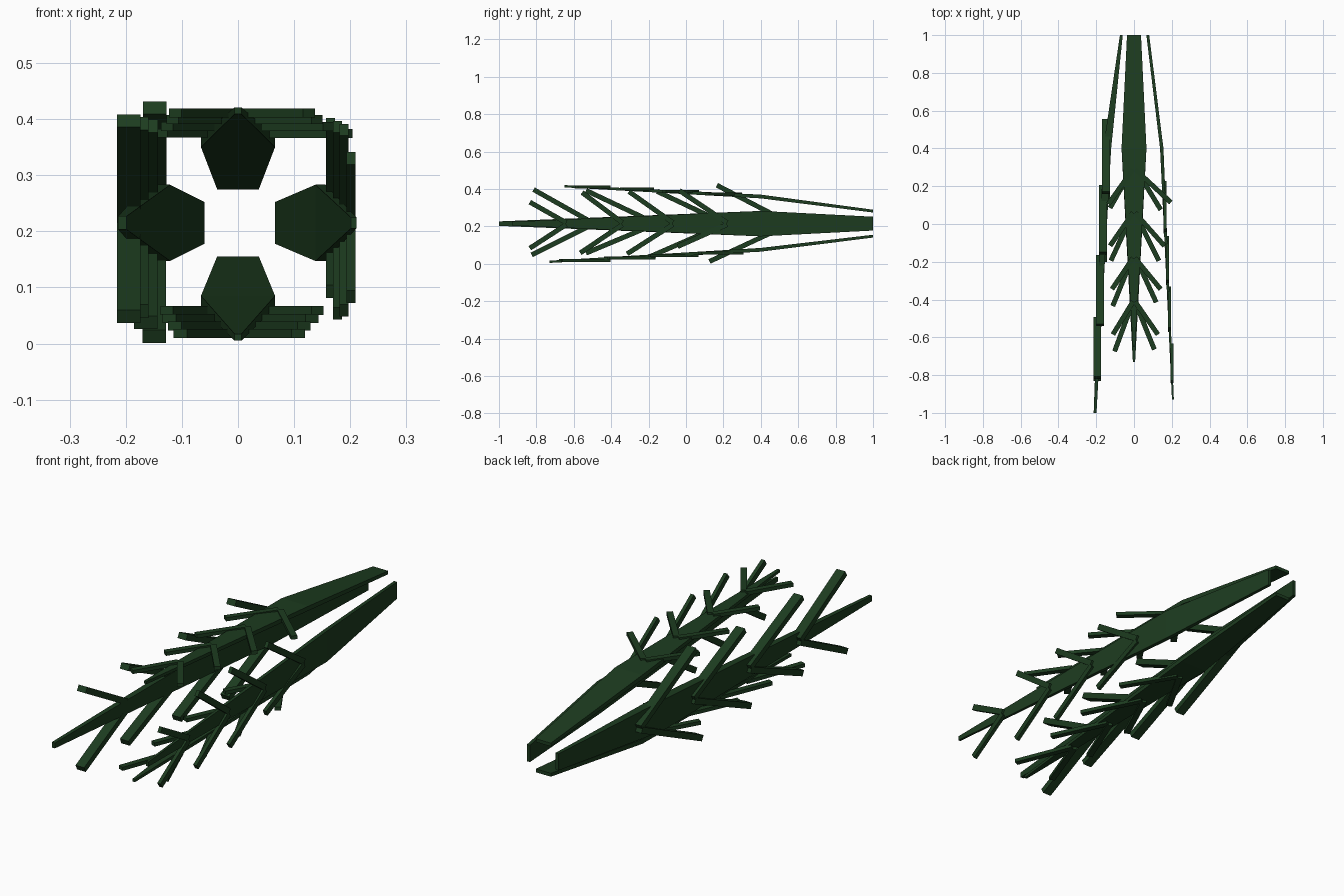
import bpy, bmesh
from mathutils import Vector

if "Cube" in bpy.data.objects:
    bpy.data.objects.remove(bpy.data.objects["Cube"])

CENTRE_Z = 0.215

leaf = bpy.data.materials.new("dark_green")
leaf.diffuse_color = (0.012, 0.045, 0.014, 1)
leaf.use_nodes = True
leaf.node_tree.nodes["Principled BSDF"].inputs["Base Color"].default_value = leaf.diffuse_color


def place(side, u, n, y):
    """Map frond coordinates (u sideways, n outward, y along) to the model."""
    x, z = {"top": (u, n), "bottom": (u, -n), "right": (n, u), "left": (-n, u)}[side]
    return Vector((x, y, z + CENTRE_Z))


def loft(bm, rings):
    """Skin a row of four-point rings and cap both ends."""
    vs = [[bm.verts.new(p) for p in r] for r in rings]
    for a, b in zip(vs, vs[1:]):
        for i in range(4):
            j = (i + 1) % 4
            bm.faces.new((a[i], a[j], b[j], b[i]))
    bm.faces.new(vs[0])
    bm.faces.new(vs[-1])


def finish(name, bm):
    bmesh.ops.recalc_face_normals(bm, faces=bm.faces)
    me = bpy.data.meshes.new(name)
    bm.to_mesh(me)
    bm.free()
    me.materials.append(leaf)
    bpy.context.collection.objects.link(bpy.data.objects.new(name, me))


def outward(stem, y):
    """Distance of the stem from the axis at y."""
    for (y0, n0, *_), (y1, n1, *_) in zip(stem, stem[1:]):
        if y >= y1:
            return n0 + (n1 - n0) * (y - y0) / (y1 - y0)
    return stem[-1][1]


def frond(side, stem, barbs, thick):
    # flat tapering stem
    bm = bmesh.new()
    loft(bm, [[place(side, su * w, n + sn * t / 2, y)
               for su, sn in ((-1, -1), (1, -1), (1, 1), (-1, 1))]
              for y, n, w, t in stem])
    finish(side + "_stem", bm)

    # paired barbs swept toward the front
    bm = bmesh.new()
    for root, *tips in barbs:
        for u, y in tips:
            s = 1 if u > 0 else -1
            d = Vector((u, y - root)).normalized()
            across = Vector((-d.y, d.x)) * 0.013
            n = outward(stem, (root + y) / 2) + 0.004
            rings = []
            for c in (Vector((s * 0.005, root)), Vector((u, y)) - d * 0.006):
                a, b = c - across, c + across
                rings.append([place(side, p.x, n + k * thick / 2, p.y)
                              for p, k in ((a, -1), (b, -1), (b, 1), (a, 1))])
            loft(bm, rings)
    finish(side + "_barbs", bm)


# stem: (y, distance from axis, half width, thickness)
# barbs: (root y, (side, y) of upper or right tip, (side, y) of the other tip)
frond("top",
      [(1, 0.067, 0.037, 0.015), (0.4, 0.145, 0.066, 0.02), (-0.65, 0.2, 0.006, 0.012)],
      [(0.29, (0.2, 0.11), (-0.14, 0.1)), (0.06, (0.165, -0.12), (-0.13, -0.12)),
       (-0.18, (0.145, -0.35), (-0.12, -0.35)), (-0.41, (0.13, -0.59), (-0.115, -0.59))],
      0.016)
frond("bottom",
      [(1, 0.067, 0.037, 0.015), (0.4, 0.14, 0.066, 0.02), (-0.73, 0.204, 0.006, 0.012)],
      [(0.3, (0.145, 0.07), (-0.13, 0.08)), (0.06, (0.135, -0.2), (-0.125, -0.2)),
       (-0.17, (0.12, -0.42), (-0.115, -0.44)), (-0.41, (0.11, -0.67), (-0.105, -0.68))],
      0.016)
frond("right",
      [(1, 0.073, 0.037, 0.015), (0.4, 0.147, 0.068, 0.018), (-0.93, 0.206, 0.01, 0.01)],
      [(0.22, (0.18, -0.04), (-0.125, -0.05)), (-0.07, (0.175, -0.31), (-0.165, -0.32)),
       (-0.34, (0.17, -0.56), (-0.16, -0.57)), (-0.64, (0.118, -0.84), (-0.135, -0.84))],
      0.016)
frond("left",
      [(1, 0.067, 0.037, 0.015), (0.4, 0.142, 0.068, 0.042), (-1, 0.206, 0.012, 0.015)],
      [(0.55, (0.208, 0.16), (-0.205, 0.12)), (0.2, (0.175, -0.16), (-0.18, -0.2)),
       (-0.17, (0.18, -0.54), (-0.16, -0.54)), (-0.5, (0.185, -0.82), (-0.17, -0.83))],
      0.042)
